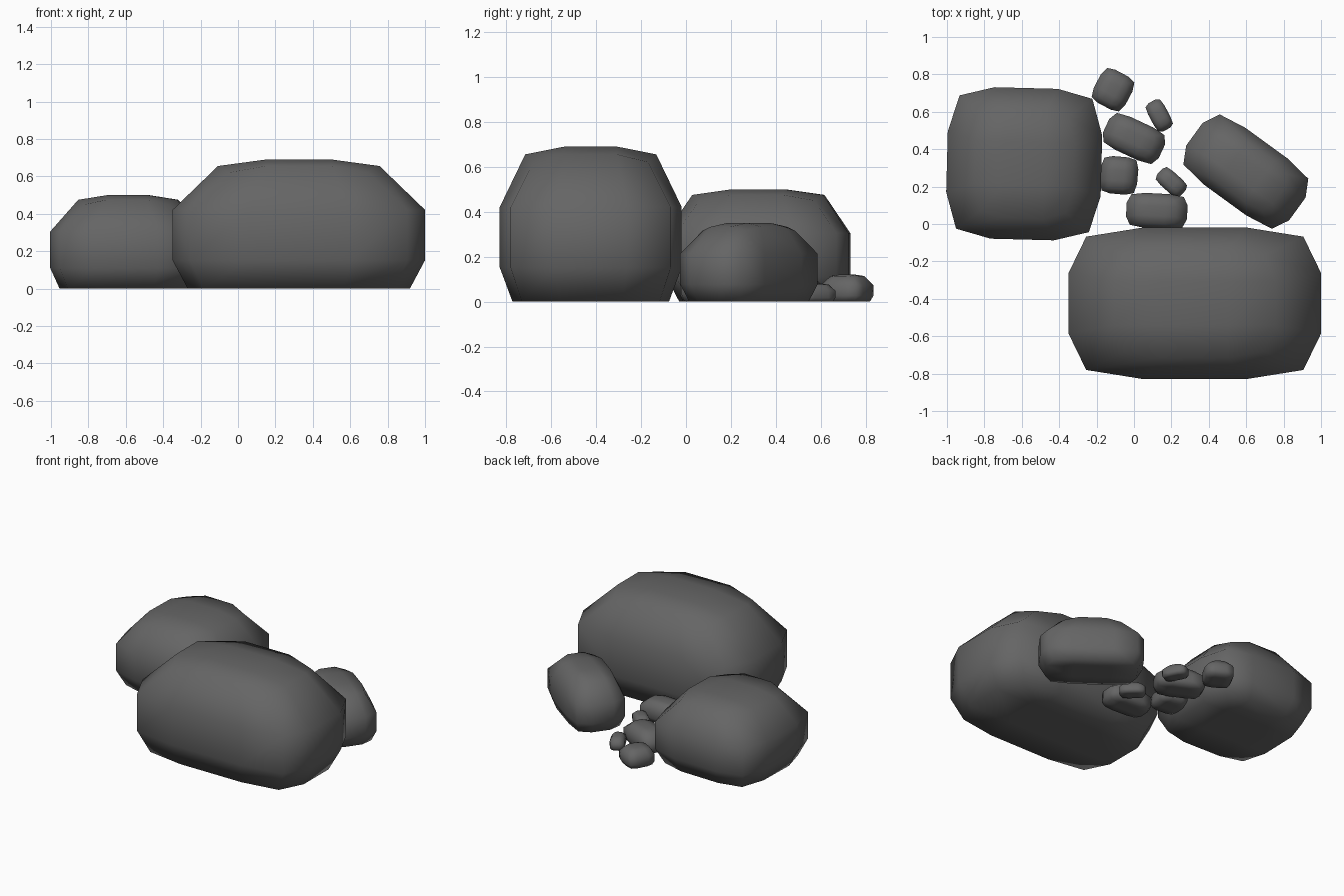
import bpy, bmesh, math
from mathutils import Matrix

if "Cube" in bpy.data.objects:
    bpy.data.objects.remove(bpy.data.objects["Cube"])

stone = bpy.data.materials.new("dark grey stone")
stone.diffuse_color = (0.13, 0.13, 0.13, 1)
stone.use_nodes = True
stone.node_tree.nodes["Principled BSDF"].inputs["Base Color"].default_value = stone.diffuse_color

T = (-1, -1/3, 1/3, 1)
# height of each grid level as a fraction of the rock height
SIDE_Z = {-1: 0.0, -1/3: 0.22, 1/3: 0.61, 1: 0.95}


def shape(p):
    """Move a 3x3x3 grid-cube point to a unit boulder: rounded sides, domed top, flat base."""
    x, y, z = p
    ex, ey = abs(x) > .9, abs(y) > .9
    mx = 1 if ex else .41          # plan positions at the belt
    my = 1 if ey else .40
    if ex and ey:                  # vertical edges pulled in
        mx, my = .86, .88
    h = SIDE_Z[z]
    if z > .9:                     # top tapers in
        mx *= .64
        my *= .72
        if not ex and not ey:
            h = 1.0
        elif ex and ey:
            h = .90
    elif z < -.9:                  # base tapers slightly
        mx *= .88
        my *= .86
    return math.copysign(mx, x), math.copysign(my, y), h


def rock(name, cx, cy, hx, hy, height, angle):
    bm = bmesh.new()
    cache = {}

    def vert(p):
        if p not in cache:
            cache[p] = bm.verts.new(shape(p))
        return cache[p]

    # six sides, each a 3x3 grid
    for axis in range(3):
        for s in (-1, 1):
            for i in range(3):
                for j in range(3):
                    quad = []
                    for a, b in ((i, j), (i+1, j), (i+1, j+1), (i, j+1)):
                        p = [T[a], T[b]]
                        p.insert(axis, s)
                        quad.append(vert(tuple(p)))
                    bm.faces.new(quad)
    bmesh.ops.recalc_face_normals(bm, faces=bm.faces)
    bm.transform(Matrix.Translation((cx, cy, 0)) @
                 Matrix.Rotation(math.radians(angle), 4, 'Z') @
                 Matrix.Diagonal((hx, hy, height, 1)))
    for f in bm.faces:
        f.smooth = True
    me = bpy.data.meshes.new(name)
    bm.to_mesh(me)
    bm.free()
    me.materials.append(stone)
    bpy.context.collection.objects.link(bpy.data.objects.new(name, me))


# boulders
rock("large_boulder", .325, -.424, .675, .405, .69, 0)
rock("left_boulder", -.587, .322, .413, .405, .50, -1.5)
rock("right_boulder", .598, .28, .34, .188, .35, -36)
# pebbles between them
rock("back_pebble", -.112, .718, .096, .10, .12, -28)
rock("middle_pebble", 0, .457, .164, .097, .14, -25)
rock("left_pebble", -.08, .26, .1, .1, .13, -5)
rock("front_pebble", .122, .07, .163, .093, .14, -3)
rock("tiny_pebble_back", .135, .58, .085, .05, .08, -62)
rock("tiny_pebble_front", .2, .223, .085, .05, .08, -42)
